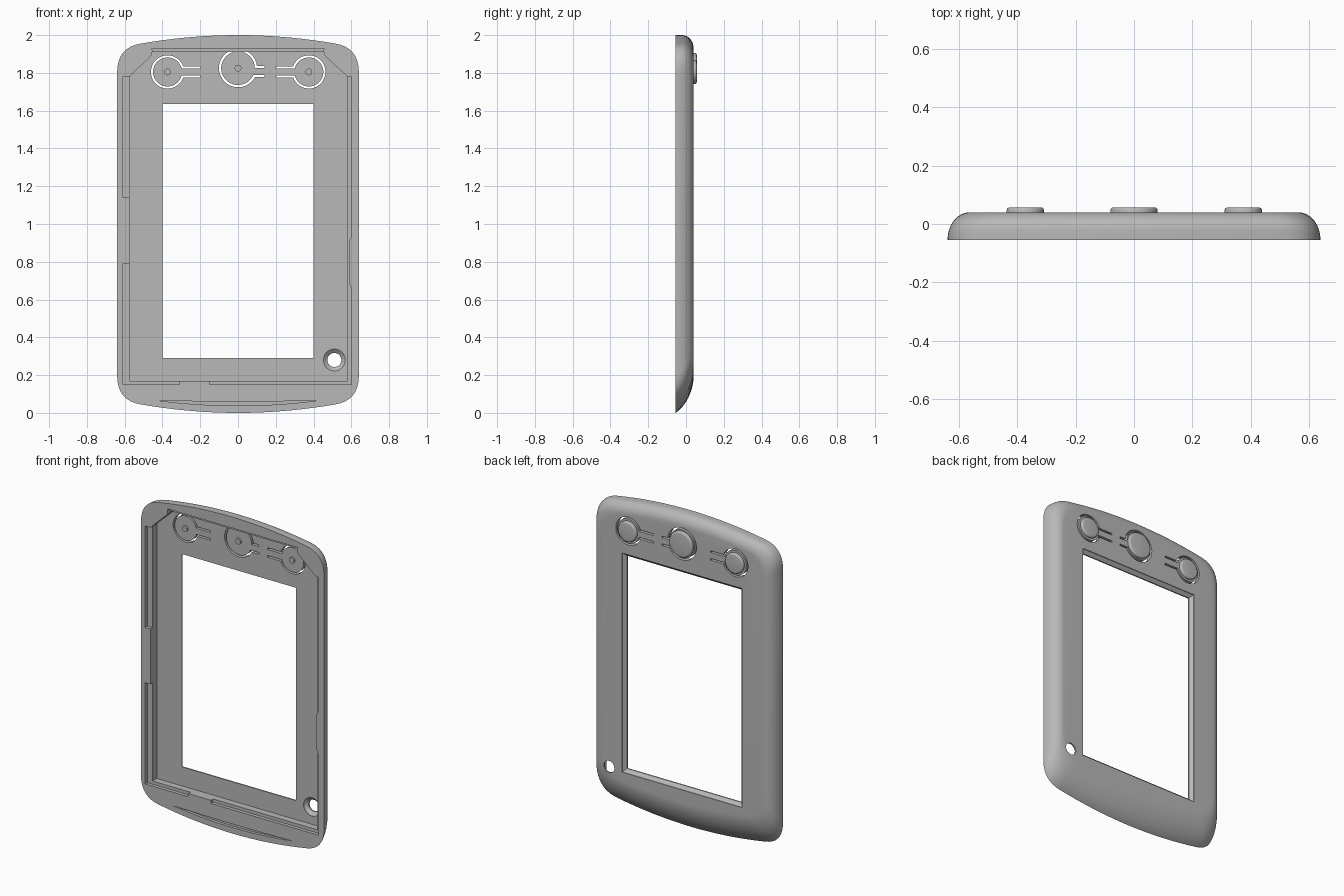
import bpy, bmesh, math

if "Cube" in bpy.data.objects:
    bpy.data.objects.remove(bpy.data.objects["Cube"], do_unlink=True)

grey = bpy.data.materials.new("plain_grey")
grey.use_nodes = True
grey.diffuse_color = (0.48, 0.48, 0.48, 1)
grey.node_tree.nodes["Principled BSDF"].inputs["Base Color"].default_value = (0.48, 0.48, 0.48, 1)

FRONT, BACK, FLOOR, LEDGE = -0.055, 0.04, 0.01, -0.033


def loft(name, sections):
    """Solid through sections given as (y, [(x, z), ...]), capped at both ends."""
    bm = bmesh.new()
    rings = [[bm.verts.new((x, y, z)) for x, z in pts] for y, pts in sections]
    n = len(rings[0])
    for a, b in zip(rings, rings[1:]):
        for i in range(n):
            j = (i + 1) % n
            bm.faces.new((a[i], a[j], b[j], b[i]))
    bm.faces.new(rings[0])
    bm.faces.new(rings[-1])
    bmesh.ops.recalc_face_normals(bm, faces=bm.faces)
    mesh = bpy.data.meshes.new(name)
    bm.to_mesh(mesh)
    bm.free()
    mesh.materials.append(grey)
    obj = bpy.data.objects.new(name, mesh)
    bpy.context.collection.objects.link(obj)
    return obj


def circle(cx, cz, r, n=40):
    return [(cx + r * math.cos(math.tau * i / n), cz + r * math.sin(math.tau * i / n))
            for i in range(n)]


def rect(hw, z0, z1):
    return [(-hw, z0), (hw, z0), (hw, z1), (-hw, z1)]


def activate(obj):
    bpy.ops.object.select_all(action='DESELECT')
    obj.select_set(True)
    bpy.context.view_layer.objects.active = obj


def cut(target, name, sections):
    cutter = loft(name, sections)
    cutter.hide_render = True
    mod = target.modifiers.new(name, 'BOOLEAN')
    mod.operation = 'DIFFERENCE'
    mod.solver = 'EXACT'
    mod.object = cutter
    activate(target)
    bpy.ops.object.modifier_apply(modifier=name)
    bpy.data.objects.remove(cutter, do_unlink=True)


def smooth(obj, degrees=35):
    activate(obj)
    bpy.ops.object.shade_smooth_by_angle(angle=math.radians(degrees))


# Body outline: bowed ends, rounded corners, straight sides
def outline(w, bottom, top):
    bow, c = 0.17, 0.12
    half = [(x, bow * x * x) for x in ((w - c) * i / 8 for i in range(9))]
    x0, d0 = half[-1]
    d1 = d0 + 2 * bow * x0 * c
    for i in range(1, 11):
        t = i / 10
        half.append(((1 - t) ** 2 * x0 + (1 - (1 - t) ** 2) * w,
                     (1 - t) ** 2 * d0 + 2 * t * (1 - t) * d1 + t * t * 0.2))
    right = [(x, top - d) for x, d in half] + [(x, bottom + d) for x, d in reversed(half)]
    return right + [(-x, z) for x, z in reversed(right[1:-1])]


# Shell with rounded back edge; the bottom end slopes more than the top
sections = []
for i in range(13):
    a = math.pi / 2 * i / 12
    s, k = math.sin(a), 1 - math.cos(a)
    y = FRONT + (BACK - FRONT) * s
    st = max(0, (y + 0.02) / 0.06)
    top = 2 - 0.07 * (1 - math.sqrt(max(0, 1 - st * st)))
    sections.append((y, outline(0.64 - 0.075 * k, 0.06 * s + 0.13 * k, top)))
shell = loft("front_shell", sections)

# Deep inner cavity with chamfered top corners
cut(shell, "cavity", [(y, [
    (-0.575, 0.17), (0.58, 0.17), (0.58, 1.78), (0.455, 1.895), (0.455, 1.91),
    (-0.455, 1.91), (-0.455, 1.895), (-0.575, 1.78)]) for y in (-0.1, FLOOR)])

# Shallow ledge around the cavity, interrupted by tabs
cut(shell, "ledge", [(y, [
    (-0.61, 0.15), (-0.31, 0.15), (-0.31, 0.18), (-0.15, 0.18), (-0.15, 0.15),
    (0.60, 0.15), (0.60, 0.66), (0.587, 0.69), (0.587, 0.91), (0.60, 0.93),
    (0.60, 1.78), (0.57, 1.78), (0.45, 1.89), (0.455, 1.93), (-0.455, 1.93),
    (-0.45, 1.89), (-0.565, 1.78), (-0.61, 1.78), (-0.61, 1.14), (-0.57, 1.14),
    (-0.57, 0.79), (-0.61, 0.79)]) for y in (-0.1, LEDGE)])

# Screen window, chamfered on the back
cut(shell, "window", [
    (-0.1, rect(0.40, 0.29, 1.635)), (0.018, rect(0.40, 0.29, 1.635)),
    (0.036, rect(0.42, 0.27, 1.655)), (0.1, rect(0.42, 0.27, 1.655))])

# Countersunk hole
cut(shell, "hole", [(y, circle(0.51, 0.28, r)) for y, r in
                    ((-0.02, 0.058), (0.012, 0.058), (0.03, 0.037), (0.1, 0.037))])

# Crescent finger groove in the bottom rim
arc = [(0.42 * i / 10, 0.038 + 0.027 * (i / 10) ** 2) for i in range(-10, 11)]
arc += [(0.21, 0.061), (0, 0.06), (-0.21, 0.061)]
cut(shell, "groove", [(y, arc) for y in (-0.1, -0.037)])


# Slot around each button, leaving a flexible arm on one side
def button_gap(cx, cz, side, r_in, r_out, length, drop):
    h, g = 0.019, 0.011
    pts = [(length, drop + h + g)]
    for r, e, flip in ((r_out, h + g, False), (r_in, h, True)):
        a0 = math.asin((drop + e) / r)
        a1 = math.tau + math.asin((drop - e) / r)
        ring = [a0 + (a1 - a0) * i / 40 for i in range(41)]
        path = [(r * math.cos(a), r * math.sin(a)) for a in ring]
        if flip:
            pts += [(length, drop - e)] + path[::-1] + [(length, drop + e)]
        else:
            pts += path + [(length, drop - e)]
    return [(cx + side * x, cz + z) for x, z in pts]


# Buttons: name, centre, arm direction, slot radii, arm length, arm drop, cap radius
buttons = (
    ("right_button", -0.373, 1.805, 1, 0.077, 0.088, 0.173, 0, 0.064),
    ("middle_button", 0, 1.825, 1, 0.089, 0.101, 0.14, -0.018, 0.081),
    ("left_button", 0.375, 1.805, -1, 0.077, 0.088, 0.175, 0, 0.064))
for name, cx, cz, side, r_in, r_out, length, drop, r in buttons:
    gap = button_gap(cx, cz, side, r_in, r_out, length, drop)
    cut(shell, name + "_gap", [(y, gap) for y in (-0.03, 0.1)])
    cap = loft(name, [(BACK - 0.005, circle(cx, cz, r)), (0.048, circle(cx, cz, r)),
                      (0.053, circle(cx, cz, r - 0.002)), (0.056, circle(cx, cz, r - 0.006)),
                      (0.057, circle(cx, cz, r - 0.012))])
    smooth(cap)
    # Small contact pin behind the button
    pin = loft(name + "_pin", [(y, circle(cx, cz, 0.018, 20)) for y in (FLOOR - 0.012, FLOOR + 0.005)])
    smooth(pin)

smooth(shell)
